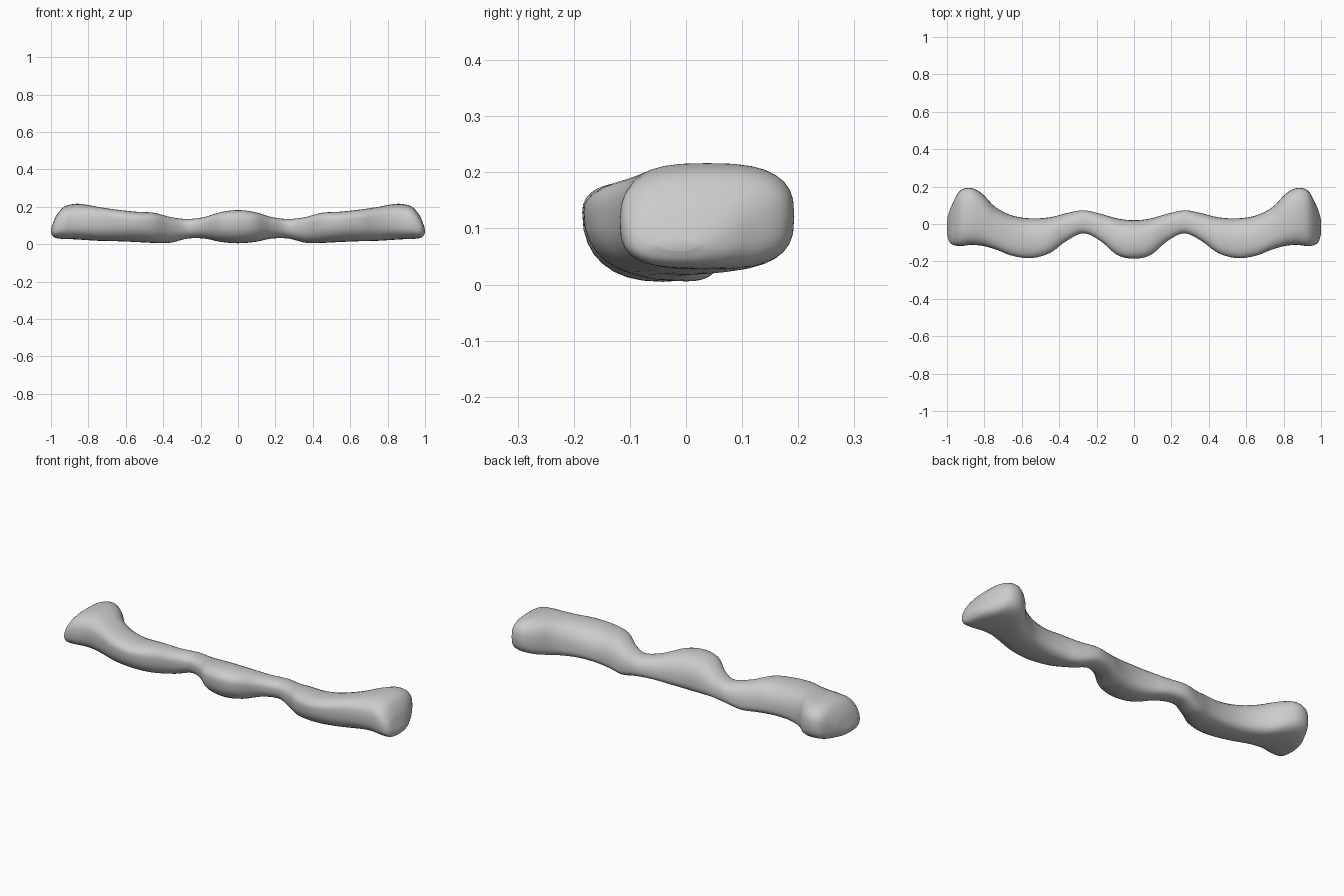
import bpy, bmesh, math

cube = bpy.data.objects.get("Cube")
if cube:
    bpy.data.objects.remove(cube)

SIDES = 32       # points around each section
STEPS = 6        # smooth steps between sections

# Half of the bar: x, front y, back y, bottom z, top z, tilt, boxiness
half = [
    (0.0, -.185, .02, .005, .182, .20, .85),
    (.09, -.165, .03, .012, .172, .20, .85),
    (.18, -.09, .055, .03, .145, .18, .85),
    (.27, -.05, .073, .03, .135, .12, .85),
    (.36, -.09, .058, .008, .145, .20, .85),
    (.45, -.155, .036, .007, .168, .22, .85),
    (.55, -.182, .03, .012, .174, .22, .85),
    (.65, -.17, .045, .016, .185, .20, .8),
    (.74, -.136, .09, .018, .198, .14, .75),
    (.81, -.117, .16, .022, .211, .06, .72),
    (.87, -.112, .192, .026, .216, 0.0, .7),
    (.93, -.118, .178, .028, .2, -.02, .7),
    (.97, -.11, .11, .032, .155, -.02, .75),
    (.99, -.09, .06, .042, .11, 0.0, .85),
    (1.0, -.05, .02, .06, .08, 0.0, 1.0),
]
stations = [(-s[0], *s[1:]) for s in reversed(half[1:])] + half


def blend(a, b, c, d, t):
    """Catmull-Rom blend between b and c."""
    return b + .5 * t * (c - a + t * (2*a - 5*b + 4*c - d + t * (3*(b - c) + d - a)))


def section(x, front, back, low, high, tilt, power):
    """Rounded section whose front edge is raised and belly pushed back by the tilt."""
    w, h = back - front, high - low
    mid_y, mid_z = (front + back) / 2, (low + high) / 2
    points = []
    for i in range(SIDES):
        a = 2 * math.pi * i / SIDES
        c, s = math.cos(a), math.sin(a)
        # each quarter curve joins two neighbouring extreme points
        side_z = mid_z + h * (tilt if c < 0 else -tilt)
        cap_y = mid_y + w * (tilt if s < 0 else -tilt * .4)
        reach_y = (back if c > 0 else front) - cap_y
        reach_z = (high if s > 0 else low) - side_z
        points.append((x, cap_y + reach_y * abs(c) ** power,
                       side_z + reach_z * abs(s) ** power))
    return points


# Interpolate the sections along the bar
rows = []
last = len(stations) - 1
for i in range(last):
    near = [stations[max(0, min(last, i + k))] for k in (-1, 0, 1, 2)]
    for step in range(STEPS):
        rows.append([blend(*values, step / STEPS) for values in zip(*near)])
rows.append(stations[last])

# Skin the sections and close both ends
bm = bmesh.new()
rings = [[bm.verts.new(p) for p in section(*row)] for row in rows]
for r0, r1 in zip(rings, rings[1:]):
    for i in range(SIDES):
        j = (i + 1) % SIDES
        bm.faces.new((r0[i], r0[j], r1[j], r1[i]))
bm.faces.new(rings[0])
bm.faces.new(rings[-1])
bmesh.ops.recalc_face_normals(bm, faces=bm.faces)

mesh = bpy.data.meshes.new("wavy_bar")
bm.to_mesh(mesh)
bm.free()
bar = bpy.data.objects.new("wavy_bar", mesh)
bpy.context.collection.objects.link(bar)

# Plain grey
grey = bpy.data.materials.new("light_grey")
grey.use_nodes = True
colour = (.6, .6, .6, 1)
grey.diffuse_color = colour
grey.node_tree.nodes["Principled BSDF"].inputs["Base Color"].default_value = colour
mesh.materials.append(grey)

bpy.context.view_layer.objects.active = bar
bar.select_set(True)
bpy.ops.object.shade_smooth_by_angle(angle=math.radians(60))
